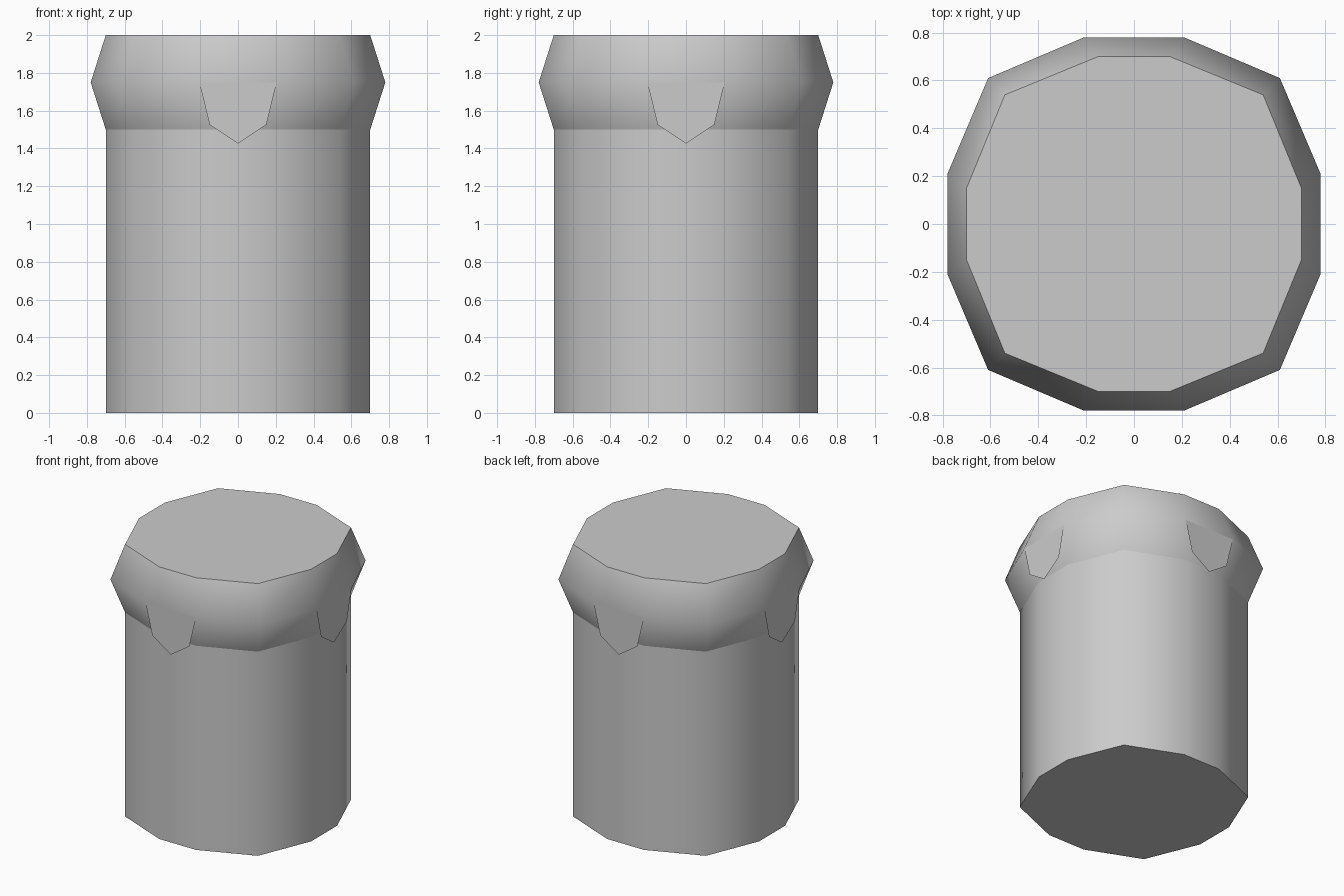
import bpy, bmesh, math
from mathutils import Matrix

if "Cube" in bpy.data.objects:
    bpy.data.objects.remove(bpy.data.objects["Cube"])

# Quarter outlines of the twelve-sided section
NARROW = [(0.70, -0.15), (0.70, 0.15), (0.54, 0.54)]
WIDE = [(0.78, -0.21), (0.78, 0.21), (0.61, 0.61)]


def section(quarter):
    pts = []
    for k in range(4):
        c, s = round(math.cos(k * math.pi / 2)), round(math.sin(k * math.pi / 2))
        pts += [(x * c - y * s, x * s + y * c) for x, y in quarter]
    return pts


def finish(bm, name):
    mesh = bpy.data.meshes.new(name)
    bm.to_mesh(mesh)
    bm.free()
    obj = bpy.data.objects.new(name, mesh)
    bpy.context.collection.objects.link(obj)
    return obj


def loft(name, levels, cap_bottom, cap_top):
    bm = bmesh.new()
    rings = [[bm.verts.new((x, y, z)) for x, y in section(q)] for q, z in levels]
    for low, high in zip(rings, rings[1:]):
        n = len(low)
        for i in range(n):
            j = (i + 1) % n
            bm.faces.new((low[i], low[j], high[j], high[i]))
    if cap_bottom:
        bm.faces.new(rings[0][::-1])
    if cap_top:
        bm.faces.new(rings[-1])
    obj = finish(bm, name)
    bpy.ops.object.select_all(action='DESELECT')
    obj.select_set(True)
    bpy.context.view_layer.objects.active = obj
    bpy.ops.object.shade_smooth_by_angle(angle=math.radians(50))
    return obj


# Straight body and bulging collar, open where they meet
loft("body", [(NARROW, 0), (NARROW, 1.5)], True, False)
loft("collar", [(NARROW, 1.5), (WIDE, 1.75), (NARROW, 2)], False, True)

# Flat pointed tabs hanging from the widest edge on four sides
TAB = [(-0.205, 1.75), (-0.15, 1.525), (0, 1.425), (0.15, 1.525), (0.205, 1.75)]
for k, side in enumerate(("front", "right", "back", "left")):
    bm = bmesh.new()
    bm.faces.new([bm.verts.new((x, -0.78, z)) for x, z in TAB])
    bm.transform(Matrix.Rotation(k * math.pi / 2, 4, 'Z'))
    finish(bm, side + "_tab")
